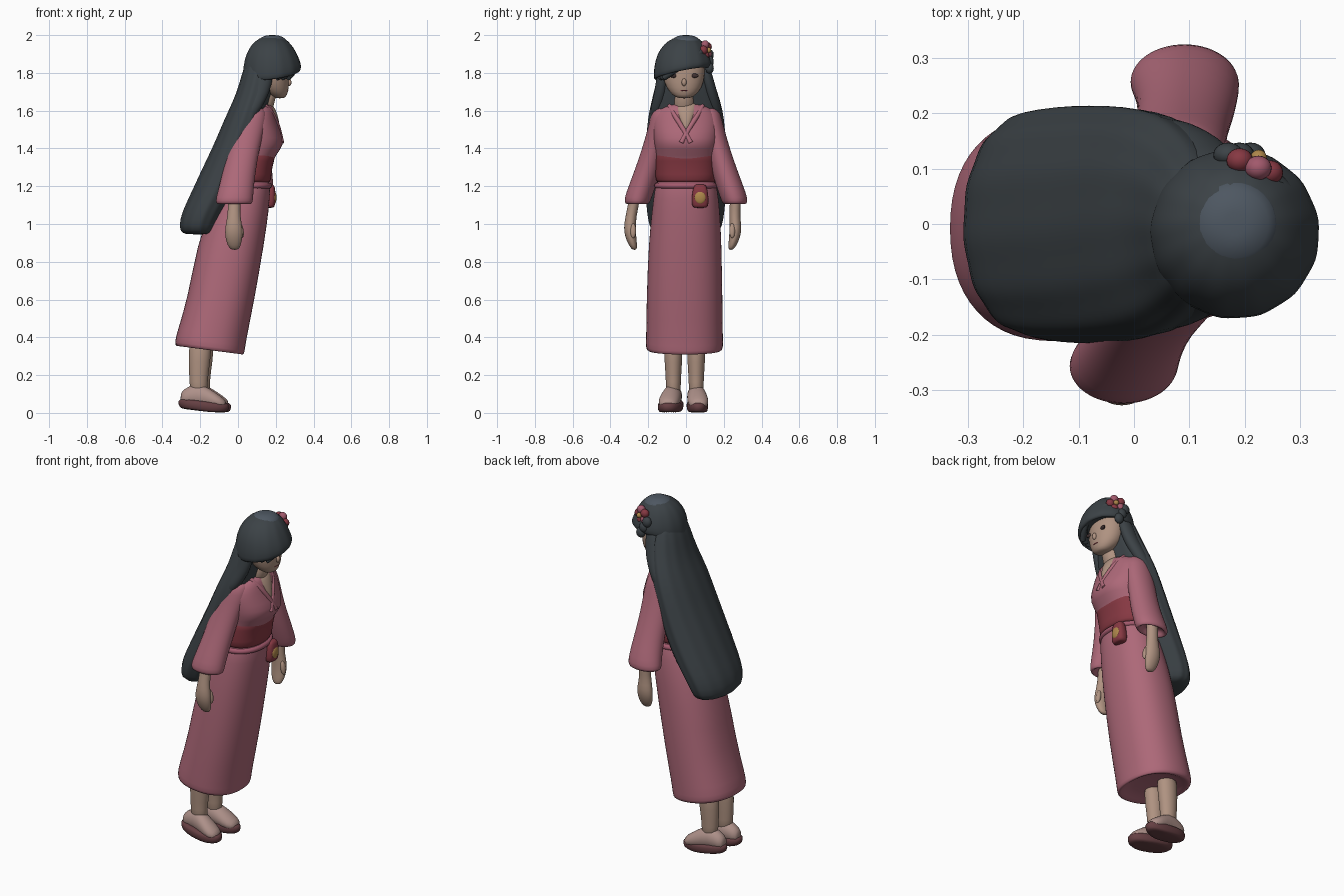
import bpy, bmesh, math
from mathutils import Vector

def mat(name, r, g, b):
    m = bpy.data.materials.new(name)
    m.diffuse_color = (r, g, b, 1)
    return m

PINK = mat("pink cloth", 0.42, 0.14, 0.19)
DEEP = mat("deep pink cloth", 0.36, 0.10, 0.15)
RED = mat("red sash", 0.24, 0.04, 0.055)
SKIN = mat("skin", 0.43, 0.29, 0.22)
HAIR = mat("hair", 0.045, 0.055, 0.062)
CROWN = mat("hair shine", 0.075, 0.095, 0.12)
DARK = mat("dark", 0.05, 0.03, 0.03)
GOLD = mat("gold", 0.42, 0.24, 0.07)
SOCK = mat("sock", 0.42, 0.28, 0.25)
SOLE = mat("sandal", 0.13, 0.05, 0.055)

def finish(name, bm, material, level=1):
    bmesh.ops.recalc_face_normals(bm, faces=bm.faces)
    me = bpy.data.meshes.new(name)
    bm.to_mesh(me)
    bm.free()
    ob = bpy.data.objects.new(name, me)
    bpy.context.collection.objects.link(ob)
    me.materials.append(material)
    for p in me.polygons:
        p.use_smooth = True
    if level:
        ob.modifiers.new("smooth", 'SUBSURF').levels = level
        ob.modifiers["smooth"].render_levels = level
    return ob

def loft(name, rings, material, n=28, power=1.0, ripple=0.0, warp=None, axis='z'):
    """rings: (cx, cy, cz, r1, r2); r1, r2 span x,y (axis z) or y,z (axis x)."""
    bm = bmesh.new()
    loops = []
    for cx, cy, cz, r1, r2 in rings:
        loop = []
        for i in range(n):
            a = math.tau * i / n
            k = 1 + ripple * math.sin(13 * a + cz * 3)
            u = r1 * k * math.copysign(abs(math.cos(a)) ** power, math.cos(a))
            v = r2 * k * math.copysign(abs(math.sin(a)) ** power, math.sin(a))
            co = Vector((cx + u, cy + v, cz) if axis == 'z' else (cx, cy + u, cz + v))
            loop.append(bm.verts.new(warp(co) if warp else co))
        loops.append(loop)
    for a, b in zip(loops, loops[1:]):
        for i in range(n):
            j = (i + 1) % n
            bm.faces.new((a[i], a[j], b[j], b[i]))
    bm.faces.new(loops[0])
    bm.faces.new(loops[-1])
    return finish(name, bm, material)

def blob(name, loc, size, material, rot=(0, 0, 0)):
    bm = bmesh.new()
    bmesh.ops.create_uvsphere(bm, u_segments=20, v_segments=12, radius=1)
    ob = finish(name, bm, material, 0)
    ob.location, ob.scale, ob.rotation_euler = loc, size, rot
    return ob

def cord(name, pts, radius, material):
    cu = bpy.data.curves.new(name, 'CURVE')
    cu.dimensions = '3D'
    cu.bevel_depth, cu.bevel_resolution, cu.use_fill_caps = radius, 3, True
    sp = cu.splines.new('NURBS')
    sp.points.add(len(pts) - 1)
    for p, co in zip(sp.points, pts):
        p.co = (*co, 1)
    sp.use_endpoint_u, sp.order_u = True, 3
    ob = bpy.data.objects.new(name, cu)
    bpy.context.collection.objects.link(ob)
    cu.materials.append(material)
    return ob

# Skirt with a hem that drops towards the front and a shallow hollow underside
def hem(co):
    if co.z < 0.45:
        co.z -= 0.13 * (co.x + 0.15)
    return co

loft("skirt", [(-.14, 0, .36, .12, .13), (-.145, -.005, .34, .15, .165), (-.15, -.008, .327, .18, .197),
               (-.15, -.008, .345, .186, .206), (-.142, -.008, .40, .184, .204), (-.09, -.008, .6, .178, .202),
               (-.038, -.005, .9, .178, .194), (.01, 0, 1.08, .155, .18), (.035, 0, 1.19, .138, .166),
               (.05, 0, 1.26, .115, .15)], PINK, power=.88, warp=hem)

# Upper robe
loft("bodice", [(.045, 0, 1.2, .115, .15), (.05, 0, 1.28, .115, .155), (.08, 0, 1.37, .12, .157),
                (.1, 0, 1.42, .15, .17), (.095, 0, 1.49, .13, .178), (.09, 0, 1.56, .112, .178),
                (.09, 0, 1.61, .1, .15), (.1, 0, 1.645, .075, .08)], PINK, power=.92)
loft("sash", [(.045, 0, 1.215, .12, .15), (.046, 0, 1.225, .13, .163), (.055, 0, 1.3, .125, .163),
              (.075, 0, 1.37, .128, .162), (.08, 0, 1.385, .115, .15)], RED, power=.88)
loft("sash_cord", [(.036, 0, 1.185, .13, .158), (.038, 0, 1.19, .144, .17), (.04, 0, 1.215, .142, .17),
                   (.04, 0, 1.222, .125, .155)], DEEP, power=.88)

# Neck, open neckline and collar bands
loft("neck", [(.11, -.01, 1.56, .06, .06), (.135, -.01, 1.63, .055, .056), (.16, -.01, 1.72, .055, .055)], SKIN)
loft("neckline", [(.212, 0, 1.49, .012, .008), (.194, 0, 1.55, .024, .035), (.165, 0, 1.61, .035, .06),
                  (.14, 0, 1.65, .03, .06)], SKIN, n=16)
for s, nm in ((-1, "right"), (1, "left")):
    cord(nm + "_collar", [(.05, s * .085, 1.65), (.12, s * .095, 1.645), (.18, s * .07, 1.59),
                          (.217, s * .012, 1.5), (.23, -s * .025, 1.43)], .014, PINK)

# Sleeves, forearms and hands; the left arm swings forward
for s, nm, dx, hy in ((-1, "right", 0, 0), (1, "left", .11, -.035)):
    def place(rows):
        out = []
        for x, y, z, a, b in rows:
            t = min(1, max(0, (1.6 - z) / .4))
            out.append((x + dx * t, s * y, z, a, b))
        return out
    loft(nm + "_sleeve", place([(.085, .1, 1.625, .04, .05), (.08, .122, 1.595, .075, .06),
         (.06, .143, 1.52, .085, .055), (.03, .17, 1.4, .084, .062), (.005, .207, 1.27, .087, .07),
         (-.015, .247, 1.16, .096, .073), (-.02, .258, 1.12, .1, .07), (-.02, .258, 1.10, .09, .058),
         (-.02, .258, 1.12, .07, .042), (-.02, .255, 1.14, .06, .03)]), PINK)
    loft(nm + "_hand", place([(-.015, .265, 1.2, .033, .028), (-.02, .278 + hy * .5, 1.1, .034, .03),
         (-.022, .292 + hy, 1.04, .034, .029), (-.022, .298 + hy, .98, .048, .033),
         (-.022, .293 + hy, .93, .047, .03), (-.02, .28 + hy, .885, .036, .022),
         (-.018, .272 + hy, .862, .018, .012)]), SKIN, n=16)
    blob(nm + "_thumb", (.016 + dx, s * (.28 + hy), .965), (.014, .016, .04), SKIN, (0, -.15, 0))

# Legs, feet and sandals
for nm, y, toe, w, dx in (("right", -.067, -.028, .066, 0), ("left", .054, .012, .056, .012)):
    loft(nm + "_leg", [(-.205 + dx, y, .09, .05, .042), (-.21 + dx, y, .16, .047, .039),
                       (-.205 + dx, y, .26, .058, .047), (-.195 + dx, y, .42, .065, .054)], SKIN, n=16)
    loft(nm + "_foot", [(-.305 + dx, y, .075, .02, .025), (-.29 + dx, y, .08, .042, .045),
                        (-.22 + dx, y, .095, .05, .07), (-.15 + dx, y + toe * .6, .073, .056, .058),
                        (-.095 + dx, y + toe, .052, .057, .04), (-.06 + dx, y + toe, .045, .03, .02)],
         SOCK, n=16, axis='x')
    def turn(co, toe=toe, dx=dx):
        co.y += toe * (co.x + .32 - dx) / .27
        co.z += max(0, -.13 - co.x) * .12
        return co
    loft(nm + "_sandal", [(-.18 + dx, y, 0, .11, w * .8), (-.182 + dx, y, .008, .132, w),
                          (-.182 + dx, y, .045, .138, w * 1.04), (-.182 + dx, y, .057, .12, w * .88)],
         SOLE, n=24, power=.9, warp=turn)

# Head with simple facial features
loft("head", [(.222, -.01, 1.665, .022, .03), (.212, -.01, 1.68, .048, .06), (.19, -.01, 1.72, .08, .095),
              (.18, -.012, 1.78, .09, .112), (.18, -.012, 1.85, .09, .112), (.17, -.012, 1.92, .06, .08)], SKIN)
blob("nose", (.27, -.01, 1.75), (.013, .013, .02), SKIN)
blob("mouth", (.262, -.01, 1.708), (.005, .022, .004), RED)
for s, nm in ((-1, "right"), (1, "left")):
    blob(nm + "_eye", (.254, -.01 + s * .048, 1.785), (.01, .03, .012), DARK, (0, 0, -s * .35))

# Hair cap whose fringe sweeps down to one side
def sweep(co):
    if co.z < 1.86:
        co.z += .2 * (co.y + .02) + (.12 * (co.x - .18) if co.x > .18 else .1 * (co.x - .18))
    return co

loft("hair_cap", [(.18, -.015, 1.835, .09, .11), (.18, -.018, 1.80, .13, .135), (.18, -.018, 1.79, .148, .147),
                  (.182, -.018, 1.81, .156, .156), (.18, -.015, 1.87, .147, .15), (.178, -.012, 1.93, .12, .124),
                  (.178, -.005, 1.97, .088, .092), (.18, 0, 1.993, .045, .045), (.18, 0, 1.998, .02, .02)],
     HAIR, n=40, ripple=.012, warp=sweep)
loft("crown_patch", [(.18, 0, 1.95, .09, .09), (.182, .0, 1.976, .08, .08), (.182, 0, 1.996, .046, .046),
                     (.182, 0, 2.0, .02, .02)], CROWN, n=16)
for i in range(3):
    cord("fringe_lock_%d" % (i + 1), [(.24, .09 - i * .02, 1.92), (.312 - i * .008, .03 - i * .03, 1.87),
                                      (.31 - i * .008, -.05 - i * .02, 1.82),
                                      (.265 - i * .03, -.115 - i * .01, 1.775)], .016, HAIR)

# Long back hair hanging away from the body, tapering to a rounded back edge
loft("long_hair", [(.12, -.01, 1.92, .05, .08), (.115, -.01, 1.83, .085, .13), (.1, -.005, 1.74, .092, .155),
                   (.07, 0, 1.65, .095, .182), (.038, 0, 1.56, .107, .202), (-.01, 0, 1.42, .116, .212),
                   (-.065, 0, 1.28, .13, .215), (-.122, 0, 1.16, .127, .213), (-.178, 0, 1.06, .12, .205),
                   (-.207, 0, .985, .106, .192), (-.205, 0, .95, .092, .17), (-.2, 0, .945, .06, .11)],
     HAIR, n=52, power=.97, ripple=.014)
for s, nm in ((-1, "right"), (1, "left")):
    loft(nm + "_side_hair", [(.15, s * .105 - .01, 1.86, .04, .025), (.14, s * .118 - .008, 1.78, .048, .032),
                             (.12, s * .13, 1.7, .05, .036), (.08, s * .15, 1.62, .05, .038),
                             (.05, s * .165, 1.55, .035, .03)], HAIR, n=16)

# Flower hair ornament
for i in range(5):
    a = math.tau * i / 5
    blob("flower_petal_%d" % (i + 1), (.215 + .03 * math.cos(a), .105 - .012 * math.cos(a), 1.92 + .03 * math.sin(a)),
         (.024, .022, .024), DEEP if i % 2 else RED)
blob("flower_centre", (.225, .119, 1.92), (.015, .015, .015), GOLD)
for i in range(3):
    blob("hair_tassel_%d" % (i + 1), (.17 + .02 * i, .125, 1.895 - .035 * i), (.027, .022, .03), HAIR)

# Pouch hanging from the sash
loft("pouch", [(.165, .075, 1.085, .02, .03), (.165, .075, 1.092, .032, .046), (.168, .075, 1.15, .032, .045),
               (.17, .075, 1.2, .026, .036), (.17, .075, 1.21, .015, .025)], RED, n=16, power=.7)
blob("pouch_charm", (.192, .075, 1.14), (.012, .03, .034), GOLD)
